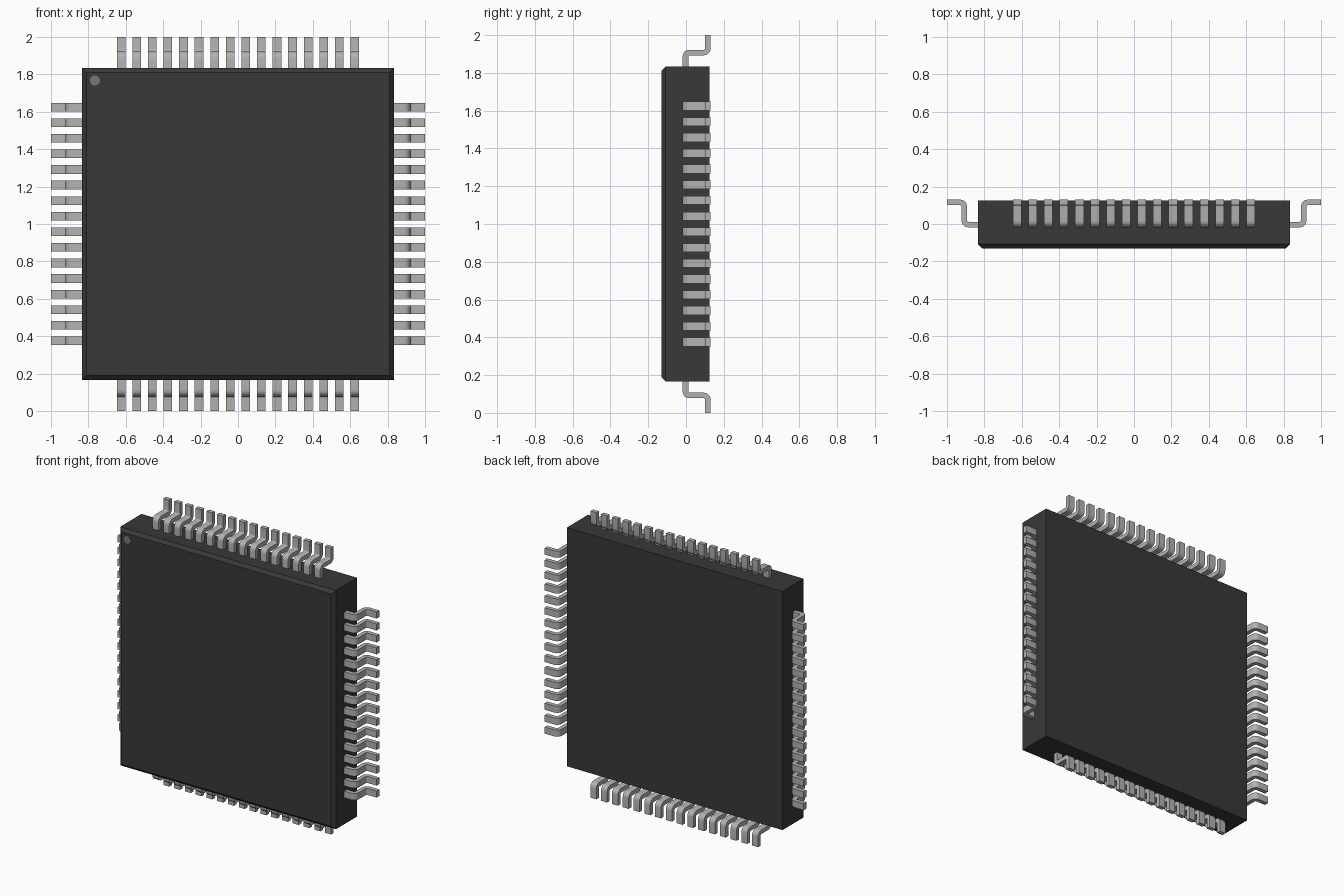
import bpy, bmesh, math
from mathutils import Matrix, Vector

if "Cube" in bpy.data.objects:
    bpy.data.objects.remove(bpy.data.objects["Cube"])

HALF, BACK, FRONT, CHAMFER = 0.833, 0.125, -0.13, 0.022
PINS, PITCH, PIN_W = 16, 0.0833, 0.046


def material(name, v):
    m = bpy.data.materials.new(name)
    m.diffuse_color = (v, v, v, 1)
    m.use_nodes = True
    m.node_tree.nodes["Principled BSDF"].inputs["Base Color"].default_value = m.diffuse_color
    return m


def finish(name, bm, mat):
    bmesh.ops.recalc_face_normals(bm, faces=bm.faces)
    me = bpy.data.meshes.new(name)
    bm.to_mesh(me)
    bm.free()
    me.materials.append(mat)
    ob = bpy.data.objects.new(name, me)
    bpy.context.collection.objects.link(ob)
    return ob


def rounded(points, steps=5):
    """Outline from (u, y, radius) corners; radius 0 keeps the corner sharp."""
    out = []
    for i, (u, y, r) in enumerate(points):
        p = Vector((u, y))
        if r == 0:
            out.append(p)
            continue
        a = (Vector(points[i - 1][:2]) - p).normalized()
        b = (Vector(points[(i + 1) % len(points)][:2]) - p).normalized()
        c = p + (a + b) * r
        for k in range(steps + 1):
            t = math.pi / 2 * k / steps
            out.append(c - b * r * math.cos(t) - a * r * math.sin(t))
    return out


dark = material("dark_plastic", 0.04)
metal = material("lead_metal", 0.45)
mark = material("marker_grey", 0.18)

# Square package body with a chamfer around the front face
bm = bmesh.new()
rings = []
for y, h in ((BACK, HALF), (FRONT + CHAMFER, HALF), (FRONT, HALF - CHAMFER)):
    rings.append([bm.verts.new((sx * h, y, 1 + sz * h))
                  for sx, sz in ((-1, -1), (1, -1), (1, 1), (-1, 1))])
for a, b in zip(rings, rings[1:]):
    for i in range(4):
        j = (i + 1) % 4
        bm.faces.new((a[i], a[j], b[j], b[i]))
bm.faces.new(rings[0])
bm.faces.new(rings[-1])
finish("package_body", bm, dark)

# Round pin-one marker on the front face
bm = bmesh.new()
bmesh.ops.create_cone(bm, cap_ends=True, segments=32, radius1=0.027, radius2=0.027, depth=0.004,
                      matrix=Matrix.Translation((-0.765, FRONT + 0.001, 1.767))
                      @ Matrix.Rotation(math.pi / 2, 4, 'X'))
finish("pin_one_marker", bm, mark)

# Gull-wing lead profile: out of the body, bend back, then out to the foot
profile = rounded([(0.825, -0.018, 0), (0.922, -0.018, 0.035), (0.922, 0.101, 0.008),
                   (1.0, 0.101, 0), (1.0, 0.13, 0), (0.893, 0.13, 0.035),
                   (0.893, 0.012, 0.008), (0.825, 0.012, 0)])

# A row of leads on each of the four sides
for side, name in enumerate(("right", "top", "left", "bottom")):
    bm = bmesh.new()
    for n in range(PINS):
        z = (n - (PINS - 1) / 2) * PITCH
        lo, hi = [[bm.verts.new((p.x, p.y, z + s * PIN_W / 2)) for p in profile] for s in (-1, 1)]
        bm.faces.new(lo)
        bm.faces.new(hi)
        for i in range(len(profile)):
            j = (i + 1) % len(profile)
            bm.faces.new((lo[i], lo[j], hi[j], hi[i]))
    spin = Matrix.Translation((0, 0, 1)) @ Matrix.Rotation(-side * math.pi / 2, 4, 'Y')
    bmesh.ops.transform(bm, matrix=spin, verts=bm.verts)
    ob = finish(name + "_leads", bm, metal)
    bpy.ops.object.select_all(action='DESELECT')
    ob.select_set(True)
    bpy.context.view_layer.objects.active = ob
    bpy.ops.object.shade_smooth_by_angle(angle=math.radians(30))
